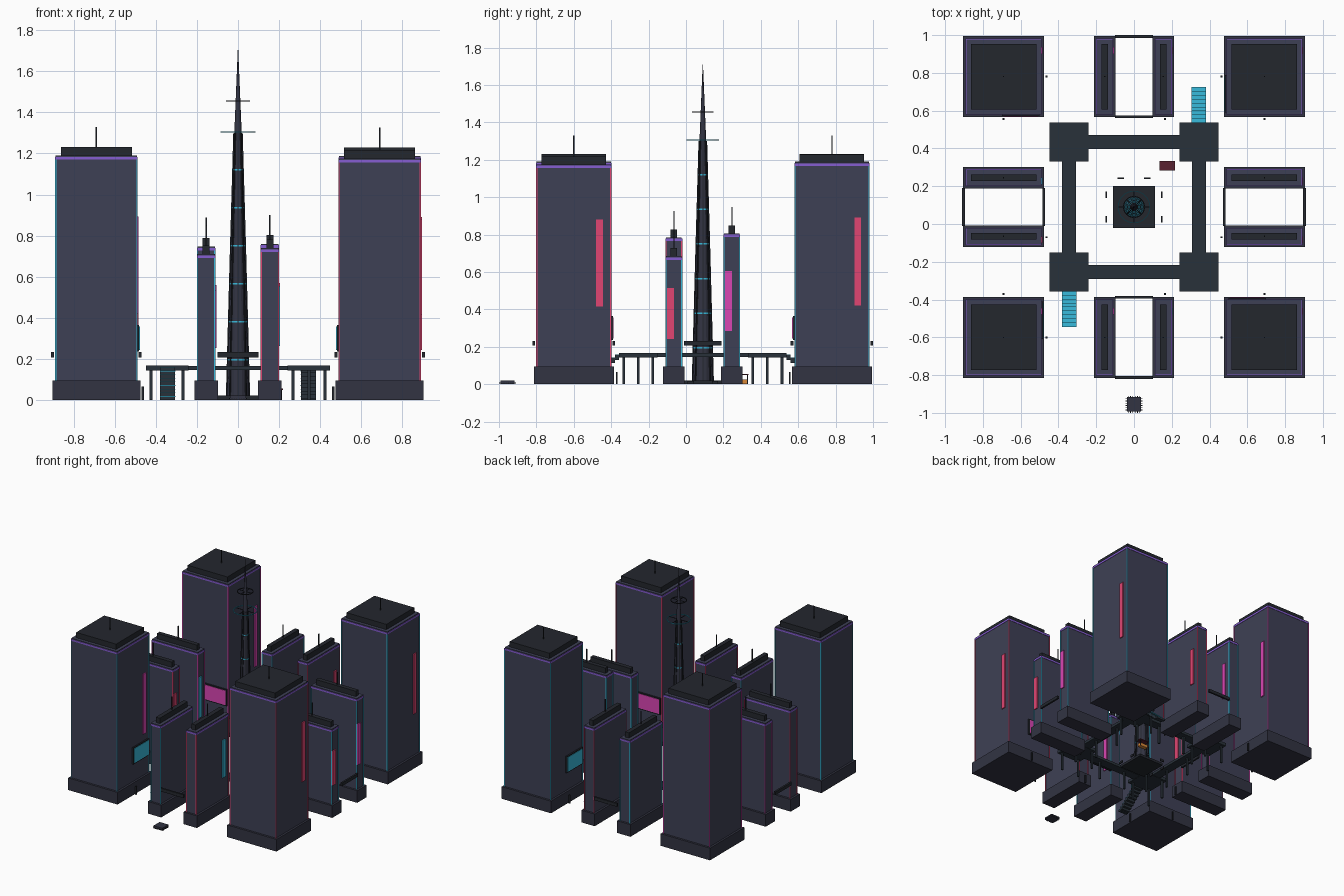
import bpy, bmesh, math
from mathutils import Vector

if "Cube" in bpy.data.objects:
    bpy.data.objects.remove(bpy.data.objects["Cube"])

CY = 0.09  # y of the city centre


def mat(name, r, g, b):
    m = bpy.data.materials.new(name)
    m.diffuse_color = (r, g, b, 1)
    m.use_nodes = True
    m.node_tree.nodes["Principled BSDF"].inputs["Base Color"].default_value = m.diffuse_color
    return m


WALL = mat("wall", 0.048, 0.051, 0.09)
BASE = mat("base", 0.032, 0.034, 0.055)
DARK = mat("dark", 0.017, 0.02, 0.027)
DECK = mat("deck", 0.022, 0.031, 0.042)
CYAN = mat("cyan", 0.04, 0.5, 0.72)
PINK = mat("magenta", 0.7, 0.06, 0.45)
RED = mat("red", 0.75, 0.06, 0.17)
VIOLET = mat("violet", 0.24, 0.11, 0.65)
MAROON = mat("maroon", 0.1, 0.015, 0.03)
ORANGE = mat("orange", 0.7, 0.25, 0.04)


def boxes(name, items, material):
    """One object from (x0, x1, y0, y1, z0, z1) boxes."""
    bm = bmesh.new()
    for x0, x1, y0, y1, z0, z1 in items:
        geo = bmesh.ops.create_cube(bm, size=1)
        for v in geo["verts"]:
            v.co = ((x0 + x1) / 2 + v.co.x * (x1 - x0),
                    (y0 + y1) / 2 + v.co.y * (y1 - y0),
                    (z0 + z1) / 2 + v.co.z * (z1 - z0))
    return finish(name, bm, material)


def finish(name, bm, material):
    me = bpy.data.meshes.new(name)
    bm.to_mesh(me)
    bm.free()
    me.materials.append(material)
    ob = bpy.data.objects.new(name, me)
    bpy.context.collection.objects.link(ob)
    return ob


def block(x, y, hx, hy, z0, z1):
    return (x - hx, x + hx, y - hy, y + hy, z0, z1)


def lathe(name, profile, n, material, y=CY, closed=False):
    bm = bmesh.new()
    rings = [[bm.verts.new((r * math.cos(2 * math.pi * i / n),
                            y + r * math.sin(2 * math.pi * i / n), z))
              for i in range(n)] for r, z in profile]
    pairs = list(zip(rings, rings[1:])) + ([(rings[-1], rings[0])] if closed else [])
    for a, b in pairs:
        for i in range(n):
            j = (i + 1) % n
            bm.faces.new((a[i], a[j], b[j], b[i]))
    if not closed:
        bm.faces.new(rings[0][::-1])
        bm.faces.new(rings[-1])
    bmesh.ops.recalc_face_normals(bm, faces=bm.faces)
    return finish(name, bm, material)


def tower(name, x, y, hx, hy, h, neon, sign):
    """Plinth, body, neon edges, roof band, roof slab, mast, side sign."""
    boxes(name + "_plinth", [block(x, y, hx + 0.016, hy + 0.016, 0, 0.095)], BASE)
    boxes(name + "_body", [block(x, y, hx, hy, 0.095, h)], WALL)
    boxes(name + "_edge_strips", [block(x + sx * hx, y + sy * hy, 0.003, 0.003, 0.095, h - 0.02)
                                  for sx in (-1, 1) for sy in (-1, 1)], neon)
    boxes(name + "_roof_band", [block(x, y, hx + 0.003, hy + 0.003, h - 0.02, h - 0.007)], VIOLET)
    boxes(name + "_roof_slab", [block(x, y, hx - 0.025, hy - 0.025, h, h + 0.042)], DARK)
    boxes(name + "_mast", [block(x, y, 0.003, 0.003, h + 0.04, h + 0.14)], DARK)
    e, w = x + hx, y + hy - 0.06
    boxes(name + "_sign", [(e, e + 0.008, w - 0.018, w + 0.018, 0.354 * h, 0.75 * h)], sign)


# corner towers
D, H, S, O = 0.69, 0.198, 0.042, 0.155
tower("tower_front_left", -D, CY - D, H, H, 1.19, CYAN, PINK)
tower("tower_front_right", D, CY - D, H, H, 1.175, RED, RED)
tower("tower_back_left", -D, CY + D, H, H, 1.19, PINK, PINK)
tower("tower_back_right", D, CY + D, H, H, 1.187, CYAN, RED)

# slim twin slabs between the corners
tower("slab_front_left", -O, CY - D, S, H, 0.71, CYAN, PINK)
tower("slab_front_right", O, CY - D, S, H, 0.74, RED, CYAN)
tower("slab_back_left", -O, CY + D, S, H, 0.747, CYAN, PINK)
tower("slab_back_right", O, CY + D, S, H, 0.76, RED, RED)
tower("slab_left_front", -D, CY - O, H, S, 0.785, RED, RED)
tower("slab_left_back", -D, CY + O, H, S, 0.80, PINK, CYAN)
tower("slab_right_front", D, CY - O, H, S, 0.685, CYAN, RED)
tower("slab_right_back", D, CY + O, H, S, 0.807, CYAN, PINK)

# beams joining each twin pair
beams = []
for s in (-1, 1):
    for e in (-0.213, 0.213):
        beams.append(block(0, CY + s * D + e, 0.1, 0.007, 0.207, 0.232))
        beams.append(block(s * D + e, CY, 0.007, 0.1, 0.207, 0.232))
boxes("link_beams", beams, DARK)

# video screens, turned a quarter around the plaza at each corner
screen = {CYAN: [], PINK: []}
frame = []
for k, m in enumerate((CYAN, PINK, CYAN, PINK)):
    c, s = round(math.cos(k * math.pi / 2)), round(math.sin(k * math.pi / 2))

    def turn(x0, x1, y0, y1, z0, z1):
        a, b = (c * x0 - s * y0, s * x0 + c * y0), (c * x1 - s * y1, s * x1 + c * y1)
        xs, ys = sorted((a[0], b[0])), sorted((a[1], b[1]))
        return (xs[0], xs[1], ys[0] + CY, ys[1] + CY, z0, z1)
    frame.append(turn(-0.492, -0.481, -0.70, -0.50, 0.235, 0.365))
    screen[m].append(turn(-0.482, -0.478, -0.692, -0.508, 0.243, 0.357))
boxes("screen_frames", frame, DARK)
boxes("screens_cyan", screen[CYAN], CYAN)
boxes("screens_magenta", screen[PINK], PINK)

# raised walkway ring: pads, bridges and columns
P = 0.345
deck, cols = [], []
for sx in (-1, 1):
    for sy in (-1, 1):
        deck.append(block(sx * P, CY + sy * P, 0.103, 0.103, 0.143, 0.168))
        for ox in (-0.078, 0.078):
            for oy in (-0.078, 0.078):
                cols.append(block(sx * P + ox, CY + sy * P + oy, 0.007, 0.007, 0, 0.145))
    deck.append(block(0, CY + sx * P, 0.243, 0.037, 0.145, 0.166))
    deck.append(block(sx * P, CY, 0.037, 0.243, 0.145, 0.166))
    for t in (-0.12, 0.12):
        cols.append(block(t, CY + sx * P, 0.007, 0.007, 0, 0.147))
        cols.append(block(sx * P, CY + t, 0.007, 0.007, 0, 0.147))
boxes("walkway_deck", deck, DECK)
boxes("walkway_columns", cols, DECK)

# two stairs with glowing treads
steps, treads = [], []
N = 9
for s in (-1, 1):
    for i in range(N):
        y = CY + s * (P + 0.103 + (i + 0.5) * 0.186 / N)
        z = 0.16 * (1 - i / N)
        steps.append(block(s * 0.343, y, 0.037, 0.0104, max(0, z - 0.03), z - 0.003))
        treads.append(block(s * 0.343, y, 0.038, 0.0104, z - 0.003, z))
boxes("stair_steps", steps, DECK)
boxes("stair_treads", treads, CYAN)

# central spire
boxes("spire_plinth", [block(0, CY, 0.112, 0.112, 0, 0.02)], DARK)
shape = [(0.054, 0.02), (0.034, 0.75), (0.018, 1.3), (0.011, 1.47), (0.001, 1.71)]


def radius(z):
    for (r0, z0), (r1, z1) in zip(shape, shape[1:]):
        if z <= z1:
            return r0 + (r1 - r0) * (z - z0) / (z1 - z0)


lathe("spire_shaft", shape, 16, BASE)
for i in range(6):
    z = 0.195 + 0.185 * i
    r = radius(z) + 0.003
    lathe("spire_light_band_%d" % i, [(r, z - 0.004), (r, z + 0.004)], 16, CYAN)
for i, (R, z) in enumerate(((0.086, 1.305), (0.058, 1.455))):
    lathe("spire_ring_%d" % i, [(R - 0.004, z - 0.003), (R, z - 0.003), (R, z + 0.003),
                                (R - 0.004, z + 0.003)], 32, (CYAN, DARK)[i], closed=True)
    boxes("spire_ring_spokes_%d" % i, [block(0, CY, R - 0.002, 0.002, z - 0.002, z + 0.002),
                                       block(0, CY, 0.002, R - 0.002, z - 0.002, z + 0.002)], DARK)
# ribs up the spire
bm = bmesh.new()
for k in range(8):
    a = k * math.pi / 4
    d, t = Vector((math.cos(a), math.sin(a), 0)), Vector((-math.sin(a), math.cos(a), 0)) * 0.003
    vs = [[bm.verts.new(Vector((0, CY, z)) + d * (radius(z) + o) + t * sg)
           for o, sg in ((-0.004, -1), (-0.004, 1), (0.005, 1), (0.005, -1))]
          for z in (0.02, 0.75, 1.3)]
    for p, q in zip(vs, vs[1:]):
        for i in range(4):
            bm.faces.new((p[i], p[(i + 1) % 4], q[(i + 1) % 4], q[i]))
    bm.faces.new(vs[0][::-1])
    bm.faces.new(vs[-1])
bmesh.ops.recalc_face_normals(bm, faces=bm.faces)
finish("spire_ribs", bm, DARK)

# plaza benches, kiosk and street posts
boxes("benches", [block(s * 0.07, CY + 0.153, 0.017, 0.004, 0, 0.018) for s in (-1, 1)]
      + [block(s * 0.148, CY + t, 0.004, 0.017, 0, 0.018) for s in (-1, 1) for t in (-0.065, 0.065)], DARK)
boxes("kiosk_counter", [block(0.177, 0.312, 0.034, 0.016, 0, 0.024)], ORANGE)
boxes("kiosk_posts", [block(0.177 + a, 0.308 + b, 0.002, 0.002, 0, 0.05)
                      for a in (-0.036, 0.036) for b in (-0.021, 0.021)], DARK)
boxes("kiosk_roof", [block(0.177, 0.308, 0.041, 0.025, 0.048, 0.055)], MAROON)
spots = [(s * 0.464, y) for s in (-1, 1) for y in (0.78, -0.07, -0.60)]
spots += [(x, y) for x in (-0.69, 0.165, 0.69) for y in (0.555, -0.37)]
boxes("street_posts", [block(x, y, 0.005, 0.005, 0, 0.065) for x, y in spots], DARK)

# small pinned pad in front of the city
boxes("front_pad", [block(0, -0.955, 0.038, 0.038, 0, 0.02)], BASE)
pins = []
for i in range(6):
    t = -0.03 + 0.012 * i
    pins += [block(t, -0.955, 0.002, 0.045, 0.003, 0.008), block(0, -0.955 + t, 0.045, 0.002, 0.003, 0.008)]
boxes("front_pad_pins", pins, DARK)
